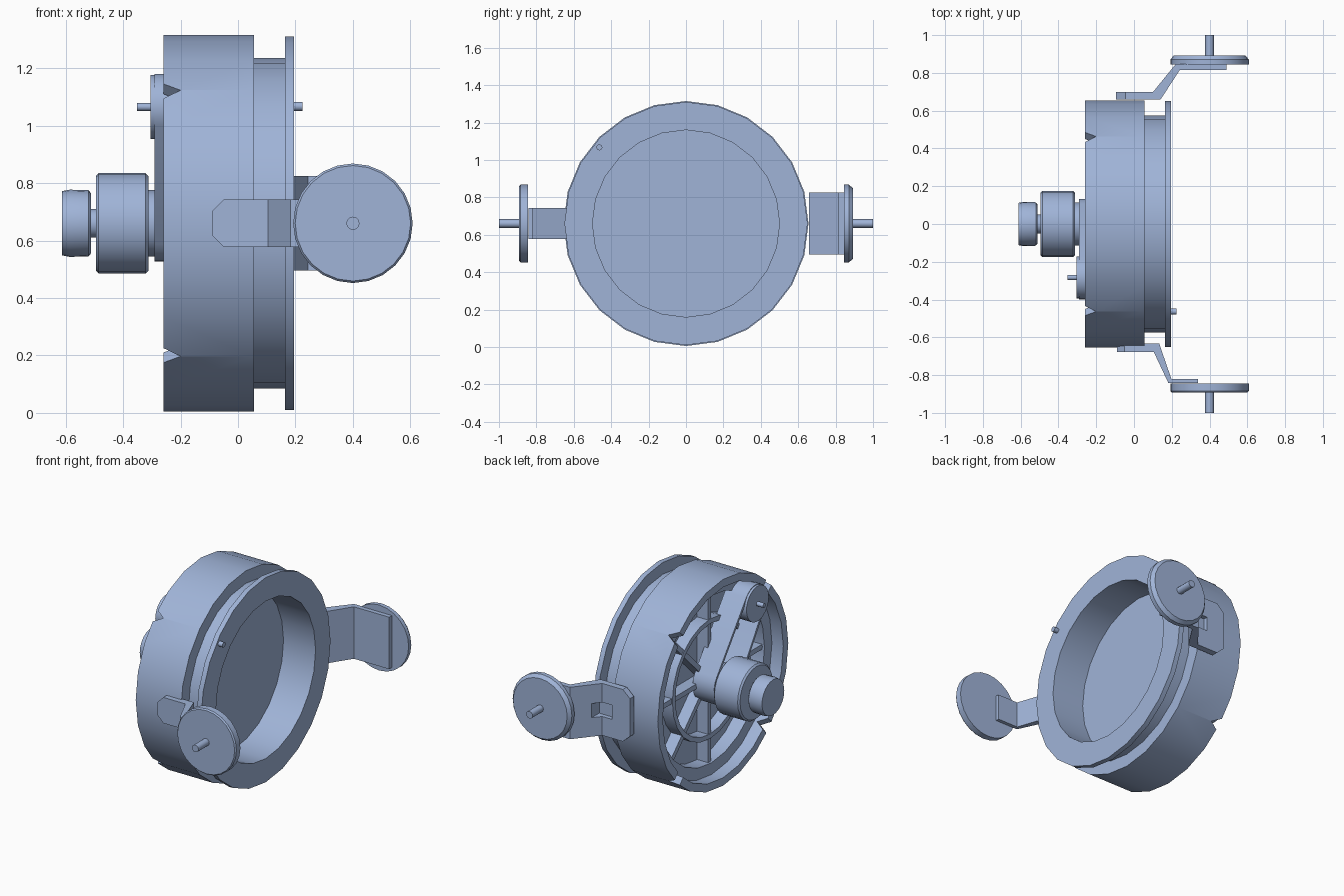
import bpy, bmesh, math
from mathutils import Vector, Matrix

if "Cube" in bpy.data.objects:
    bpy.data.objects.remove(bpy.data.objects["Cube"])

CZ = 0.66      # height of the wheel axis
mat = bpy.data.materials.new("pale_blue_grey")
mat.diffuse_color = (0.35, 0.455, 0.685, 1)
mat.use_nodes = True
mat.node_tree.nodes["Principled BSDF"].inputs["Base Color"].default_value = mat.diffuse_color


def finish(name, bm):
    bmesh.ops.remove_doubles(bm, verts=bm.verts, dist=1e-5)
    bmesh.ops.recalc_face_normals(bm, faces=bm.faces)
    me = bpy.data.meshes.new(name)
    bm.to_mesh(me)
    bm.free()
    me.materials.append(mat)
    ob = bpy.data.objects.new(name, me)
    bpy.context.collection.objects.link(ob)
    return ob


def loft(name, rings, closed=False):
    """Skin a list of equal-length point loops; cap the ends unless closed."""
    bm = bmesh.new()
    vs = [[bm.verts.new(p) for p in r] for r in rings]
    n, m = len(vs), len(vs[0])
    for i in range(n if closed else n - 1):
        a, b = vs[i], vs[(i + 1) % n]
        for j in range(m):
            k = (j + 1) % m
            bm.faces.new((a[j], a[k], b[k], b[j]))
    if not closed:
        bm.faces.new(vs[0])
        bm.faces.new(vs[-1])
    return finish(name, bm)


def lathe(name, profile, centre=(0, 0, CZ), axis='X', sides=24, closed=False):
    """Turn (distance along axis, radius) points around an X or Y axis."""
    rings = []
    for d, r in profile:
        ring = []
        for i in range(sides):
            a = math.tau * i / sides
            s, c = r * math.sin(a), r * math.cos(a)
            p = (d, s, c) if axis == 'X' else (s, d, c)
            ring.append(Vector(centre) + Vector(p))
        rings.append(ring)
    return loft(name, rings, closed)


def box(name, lo, hi, turn=0.0):
    """Box about the wheel axis, turned around X."""
    ob = loft(name, [[(x, lo[1], lo[2]), (x, hi[1], lo[2]), (x, hi[1], hi[2]), (x, lo[1], hi[2])]
                     for x in (lo[0], hi[0])])
    ob.data.transform(Matrix.Translation((0, 0, CZ)) @ Matrix.Rotation(turn, 4, 'X'))
    return ob


def cut(ob, cutter):
    cutter.hide_render = True
    mod = ob.modifiers.new("cut", 'BOOLEAN')
    mod.object, mod.operation, mod.solver = cutter, 'DIFFERENCE', 'EXACT'
    bpy.context.view_layer.objects.active = ob
    bpy.ops.object.modifier_apply(modifier=mod.name)
    bpy.data.objects.remove(cutter)


# Main drum with neck, flange, front recess and stepped rear recess
drum = lathe("drum", [(-0.03, 0), (-0.03, .5), (.195, .5), (.195, .65), (.163, .65), (.163, .575),
                      (.055, .575), (.055, .655), (-.26, .655), (-.26, .605), (-.18, .605),
                      (-.18, .53), (-.09, .53), (-.09, 0)], closed=True)

# Four V notches in the rear rim
for i in range(4):
    notch = loft("notch_cutter", [[(-.30, -.06, z), (-.30, .06, z), (-.2, 0, z)] for z in (.56, .72)])
    notch.data.transform(Matrix.Translation((0, 0, CZ)) @
                         Matrix.Rotation(math.radians(45 + 90 * i), 4, 'X'))
    cut(drum, notch)

# Rear ribs: eight spokes and a ring
for i in range(8):
    box(f"spoke_{i + 1}", (-.165, -.016, .05), (-.085, .016, .535), math.tau * i / 8)
lathe("rib_ring", [(-.17, .35), (-.17, .38), (-.085, .38), (-.085, .35)], closed=True)

# Hub, motor and knob on the axis
lathe("hub", [(-.085, .05), (-.14, .05), (-.14, .115), (-.32, .115)])
lathe("motor", [(-.312, .165), (-.322, .175), (-.485, .175), (-.495, .165)])
lathe("motor_neck", [(-.48, .05), (-.52, .05)])
lathe("knob", [(-.512, .105), (-.52, .115), (-.585, .117), (-.612, .112)])

# Small pulley and its shaft
PY, PZ = -.283, 1.065
lathe("pulley", [(-.14, .112), (-.305, .112)], (0, PY, PZ))
lathe("pulley_shaft", [(-.085, .014), (-.352, .014)], (0, PY, PZ), sides=12)

# Belt around hub and pulley
c0, c1 = Vector((0, 0, CZ)), Vector((0, PY, PZ))
span = (c1 - c0).length
heading = math.atan2(PZ - CZ, PY)


def belt_loop(x, grow):
    r0, r1 = .118 + grow, .1 + grow
    phi = math.acos((r0 - r1) / span)
    pts = []
    for c, r, start, end in ((c1, r1, -phi, phi), (c0, r0, phi, math.tau - phi)):
        for k in range(13):
            a = heading + start + (end - start) * k / 12
            pts.append((x, c.y + r * math.cos(a), c.z + r * math.sin(a)))
    return pts


loft("belt", [belt_loop(-.29, 0), belt_loop(-.29, .016), belt_loop(-.14, .016), belt_loop(-.14, 0)],
     closed=True)

# Locating pin on the flange
lathe("flange_pin", [(.18, .016), (.225, .016)], (0, -.463, 1.067), sides=12)


def bracket(name, stations):
    """Bent strip: stations of (inner x, inner y, outer x, outer y, half height)."""
    return loft(name, [[(xi, yi, CZ - h), (xo, yo, CZ - h), (xo, yo, CZ + h), (xi, yi, CZ + h)]
                       for xi, yi, xo, yo, h in stations])


# Front and rear bent brackets with chamfered ends
bracket("front_bracket", [(-.09, -.632, -.09, -.678, .042), (-.05, -.632, -.05, -.678, .082),
                          (.133, -.632, .105, -.678, .082), (.198, -.82, .182, -.842, .082),
                          (.34, -.82, .34, -.842, .082)])
rear = bracket("rear_bracket", [(-.095, .658, -.095, .698, .12), (-.045, .658, -.045, .698, .165),
                                (.14, .658, .1, .698, .165), (.243, .816, .222, .848, .165),
                                (.49, .816, .49, .848, .165)])
cut(rear, box("slot_cutter", (.03, .67, -.045), (.14, .78, .045)))

# Side discs with pins
for side, s, bev in (("front", -1, .007), ("rear", 1, .018)):
    lathe(f"{side}_disc", [(s * .844, .208), (s * (.892 - bev * 1.2), .208), (s * .892, .208 - bev)],
          (.4, 0, CZ), 'Y')
    lathe(f"{side}_disc_pin", [(s * .88, .023), (s * 1.0, .023)], (.4, 0, CZ), 'Y', 12)

# Smooth round surfaces, keep edges sharp
bpy.ops.object.select_all(action='SELECT')
bpy.context.view_layer.objects.active = drum
bpy.ops.object.shade_smooth_by_angle(angle=math.radians(32))
